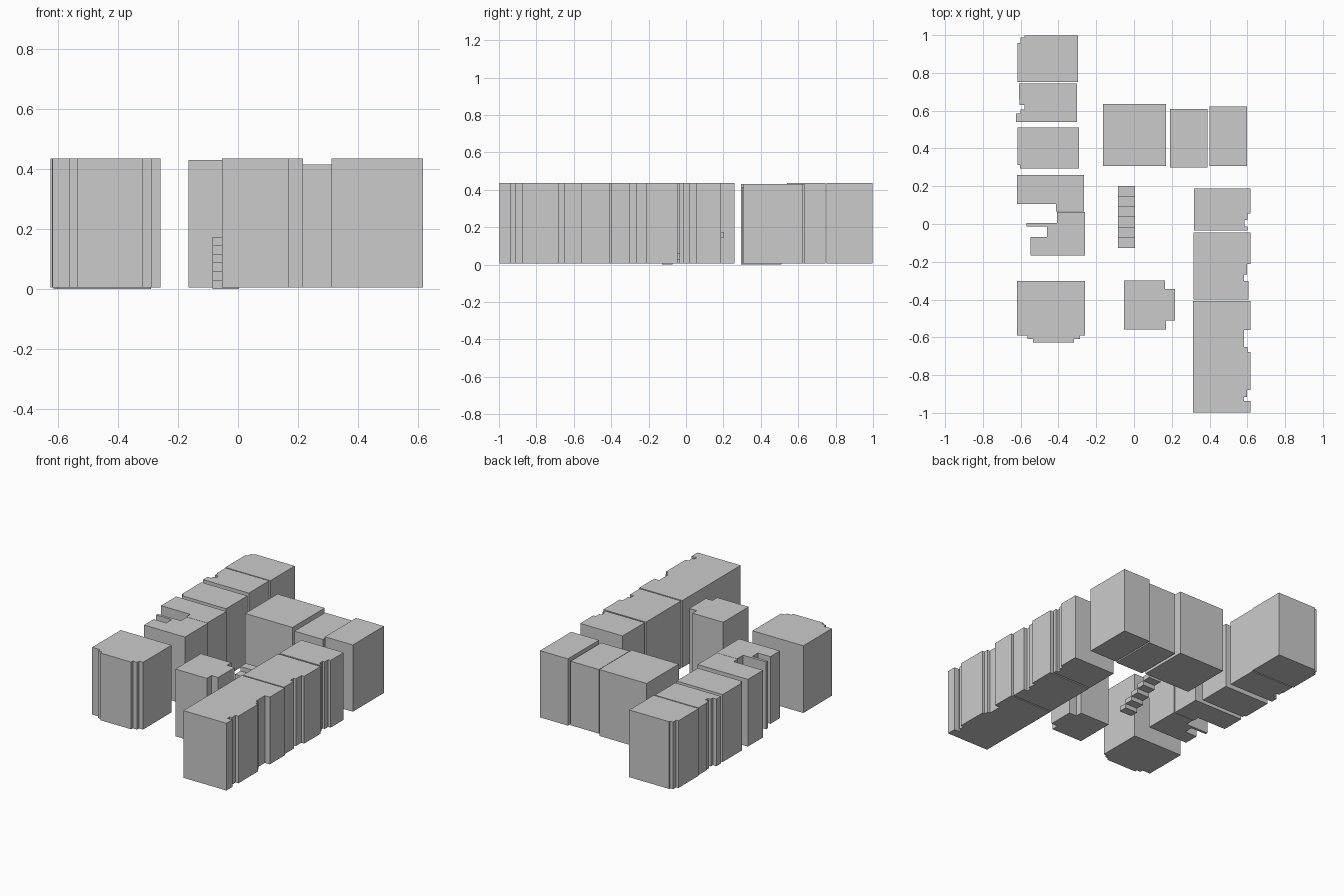
import bpy, bmesh

if "Cube" in bpy.data.objects:
    bpy.data.objects.remove(bpy.data.objects["Cube"])


def prism(name, outline, z0=0.005, z1=0.435):
    """Extrude a plan outline straight up into a closed block."""
    bm = bmesh.new()
    face = bm.faces.new([bm.verts.new((x, y, z0)) for x, y in outline])
    top = bmesh.ops.extrude_face_region(bm, geom=[face])
    verts = [g for g in top["geom"] if isinstance(g, bmesh.types.BMVert)]
    bmesh.ops.translate(bm, verts=verts, vec=(0, 0, z1 - z0))
    bmesh.ops.recalc_face_normals(bm, faces=bm.faces)
    mesh = bpy.data.meshes.new(name)
    bm.to_mesh(mesh)
    bm.free()
    obj = bpy.data.objects.new(name, mesh)
    bpy.context.collection.objects.link(obj)
    return obj


def rect(x0, x1, y0, y1):
    return [(x0, y0), (x1, y0), (x1, y1), (x0, y1)]


def facade(back_x, steps, y_end):
    """Outline with a flat back and a stepped front: steps = (x, y where it starts)."""
    pts = [(back_x, y_end), (back_x, steps[0][1])]
    for i, (x, y) in enumerate(steps):
        y_next = steps[i + 1][1] if i + 1 < len(steps) else y_end
        pts += [(x, y), (x, y_next)]
    return pts


# Left row of buildings, stepped facades facing -x
prism("left_house_1", facade(-0.297, [(-0.58, 0.998), (-0.60, 0.988), (-0.616, 0.957)], 0.752))
prism("left_house_2", facade(-0.302, [(-0.61, 0.745), (-0.605, 0.66), (-0.58, 0.63),
                                      (-0.60, 0.605), (-0.625, 0.585)], 0.54))
prism("left_house_3", facade(-0.29, [(-0.616, 0.51), (-0.603, 0.312)], 0.294), 0.0, 0.432)
prism("left_house_4", facade(-0.264, [(-0.62, 0.26), (-0.412, 0.107)], 0.066))
prism("left_house_5", facade(-0.259, [(-0.407, 0.064), (-0.57, 0.004), (-0.46, -0.013),
                                      (-0.548, -0.07)], -0.167))

# Corner building with a stepped bay on the front
prism("corner_house", [(-0.619, -0.302), (-0.619, -0.59), (-0.563, -0.59), (-0.563, -0.61),
                       (-0.535, -0.61), (-0.535, -0.627), (-0.318, -0.627), (-0.318, -0.61),
                       (-0.287, -0.61), (-0.287, -0.59), (-0.259, -0.59), (-0.259, -0.302)])

# Back row of plain blocks
prism("back_house_1", rect(-0.165, 0.17, 0.308, 0.634), 0.005, 0.43)
prism("back_house_2", rect(0.19, 0.39, 0.30, 0.61), 0.005, 0.415)
prism("back_house_3", rect(0.40, 0.597, 0.308, 0.623), 0.005, 0.432)

# Central building with a bay towards +x
prism("centre_house", facade(-0.053, [(0.163, -0.30), (0.217, -0.343), (0.17, -0.51)], -0.558))

# Right row of buildings, stepped facades facing +x
prism("right_house_1", facade(0.317, [(0.617, 0.188), (0.60, 0.055), (0.585, 0.02),
                                      (0.60, -0.012)], -0.035))
prism("right_house_2", facade(0.315, [(0.617, -0.045), (0.597, -0.212), (0.582, -0.268),
                                      (0.607, -0.302)], -0.40))
prism("right_house_3", facade(0.312, [(0.617, -0.408), (0.582, -0.56), (0.60, -0.65),
                                      (0.617, -0.678), (0.597, -0.878), (0.582, -0.915),
                                      (0.617, -0.938)], -0.998))

# Open stair rising towards the back
for i in range(6):
    y, z = -0.127 + i * 0.0547, i * 0.0285
    prism(f"stair_step_{i + 1}", rect(-0.085, 0.004, y, y + 0.0547), z, z + 0.031)
